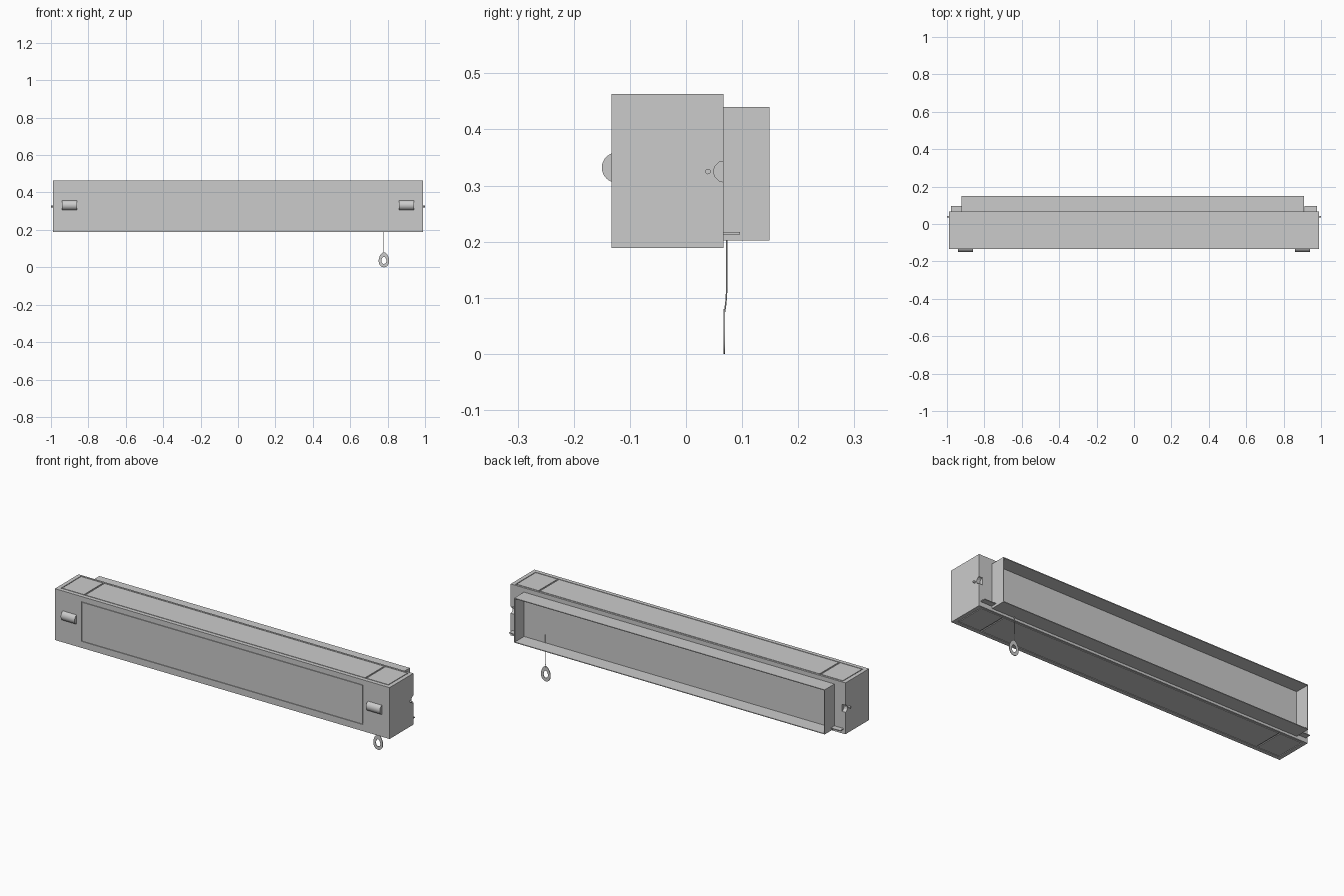
import bpy, bmesh, math
from mathutils import Matrix, Vector

cube = bpy.data.objects.get("Cube")
if cube:
    bpy.data.objects.remove(cube, do_unlink=True)

grey = bpy.data.materials.new("light_grey")
grey.use_nodes = True
tone = (0.6, 0.6, 0.6, 1)
grey.diffuse_color = tone
grey.node_tree.nodes["Principled BSDF"].inputs["Base Color"].default_value = tone


def add_box(bm, x, y, z):
    """Box from three (low, high) ranges."""
    size = Vector((x[1] - x[0], y[1] - y[0], z[1] - z[0]))
    mid = Vector((sum(x), sum(y), sum(z))) / 2
    bmesh.ops.create_cube(bm, size=1, matrix=Matrix.Translation(mid) @ Matrix.Diagonal(size).to_4x4())


def add_rod(bm, x, y, z, radius, sides=24):
    """Cylinder along x."""
    place = Matrix.Translation((sum(x) / 2, y, z)) @ Matrix.Rotation(math.pi / 2, 4, 'Y')
    bmesh.ops.create_cone(bm, cap_ends=True, segments=sides, radius1=radius, radius2=radius,
                          depth=x[1] - x[0], matrix=place)


def finish(name, bm, smooth=False):
    bmesh.ops.recalc_face_normals(bm, faces=bm.faces)
    mesh = bpy.data.meshes.new(name)
    bm.to_mesh(mesh)
    bm.free()
    mesh.materials.append(grey)
    obj = bpy.data.objects.new(name, mesh)
    bpy.context.collection.objects.link(obj)
    bpy.ops.object.select_all(action='DESELECT')
    obj.select_set(True)
    bpy.context.view_layer.objects.active = obj
    if smooth:
        bpy.ops.object.shade_smooth_by_angle(angle=math.radians(35))
    return obj


def box(name, x, y, z):
    bm = bmesh.new()
    add_box(bm, x, y, z)
    return finish(name, bm)


def cut(target, cutter):
    mod = target.modifiers.new("cut", 'BOOLEAN')
    mod.operation, mod.solver, mod.object, mod.use_self = 'DIFFERENCE', 'EXACT', cutter, True
    cutter.hide_render = True
    bpy.context.view_layer.objects.active = target
    bpy.ops.object.modifier_apply(modifier=mod.name)
    bpy.data.objects.remove(cutter, do_unlink=True)


W, FRONT, BACK, LOW, HIGH = 0.988, -0.133, 0.067, 0.189, 0.463
PANEL = 0.83
DEEP, LINE = 0.004, 0.002

# Main housing with shallow panel seams
housing = box("housing", (-W, W), (FRONT, BACK), (LOW, HIGH))
bm = bmesh.new()
front_y = (FRONT - DEEP, FRONT + DEEP)
for z in (0.226, 0.435):
    add_box(bm, (-PANEL, PANEL), front_y, (z - LINE, z + LINE))
for x in (-PANEL, PANEL):
    add_box(bm, (x - LINE, x + LINE), front_y, (0.224, 0.437))
for level in (LOW, HIGH):
    depth = (level - DEEP, level + DEEP)
    for y in (-0.11, 0.055):
        add_box(bm, (-0.967, 0.967), (y - LINE, y + LINE), depth)
    for x, half in ((PANEL, 0.004), (0.965, LINE)):
        for side in (-1, 1):
            add_box(bm, (side * x - half, side * x + half), (-0.112, 0.057), depth)
cut(housing, finish("seam_cutter", bm))

# Cable notches at the rear of both ends
bm = bmesh.new()
for side in (-1, 1):
    add_rod(bm, (side * W - 0.02, side * W + 0.02), BACK + 0.001, 0.325, 0.019, 12)
cut(housing, finish("notch_cutter", bm))

# Rear tray, open towards the back
T = 0.004
tray_x, tray_y, tray_z = (-0.923, 0.91), (BACK, 0.149), (0.202, 0.44)
bm = bmesh.new()
add_box(bm, tray_x, (BACK, BACK + T), tray_z)
for z in (tray_z[0], tray_z[1] - T):
    add_box(bm, tray_x, tray_y, (z, z + T))
for x in (tray_x[0], tray_x[1] - T):
    add_box(bm, (x, x + T), tray_y, tray_z)
finish("rear_tray", bm)

# Paired fittings: front knobs, end pins, mounting tabs
for side, label in ((-1, "right"), (1, "left")):
    bm = bmesh.new()
    mid = side * 0.901
    add_rod(bm, (mid - 0.041, mid + 0.041), -0.123, 0.332, 0.027, 32)
    finish(label + "_knob", bm, smooth=True)

    bm = bmesh.new()
    mid = side * 0.985
    add_rod(bm, (mid - 0.015, mid + 0.015), 0.039, 0.325, 0.005, 12)
    finish(label + "_end_pin", bm, smooth=True)

    mid = side * 0.945
    box(label + "_mounting_tab", (mid - 0.033, mid + 0.033), (BACK - 0.01, 0.096), (0.213, 0.217))

# Pull cord
cord = bpy.data.curves.new("pull_cord", 'CURVE')
cord.dimensions = '3D'
cord.bevel_depth = 0.0015
cord.bevel_resolution = 1
cord.use_fill_caps = True
path = [(0.073, 0.25), (0.073, 0.12), (0.071, 0.09), (0.068, 0.07)]
line = cord.splines.new('POLY')
line.points.add(len(path) - 1)
for point, (y, z) in zip(line.points, path):
    point.co = (0.78, y, z, 1)
cord.materials.append(grey)
bpy.context.collection.objects.link(bpy.data.objects.new("pull_cord", cord))


def teardrop(width, bottom, top, steps=32):
    """Round below, narrowing towards the top."""
    points = []
    for i in range(steps):
        a = 2 * math.pi * i / steps
        up = (1 + math.sin(a)) / 2
        points.append((0.78 + width * math.cos(a) * (1.1 - 0.3 * up), bottom + (top - bottom) * up))
    return points


# Flat pull ring with a teardrop hole
bm = bmesh.new()
loops = []
for y in (0.0665, 0.0695):
    for shape in (teardrop(0.029, 0, 0.08), teardrop(0.014, 0.018, 0.056)):
        loops.append([bm.verts.new((x, y, z)) for x, z in shape])
n = len(loops[0])
for a, b in ((0, 1), (1, 3), (3, 2), (2, 0)):
    for i in range(n):
        j = (i + 1) % n
        bm.faces.new((loops[a][i], loops[a][j], loops[b][j], loops[b][i]))
finish("pull_ring", bm, smooth=True)
